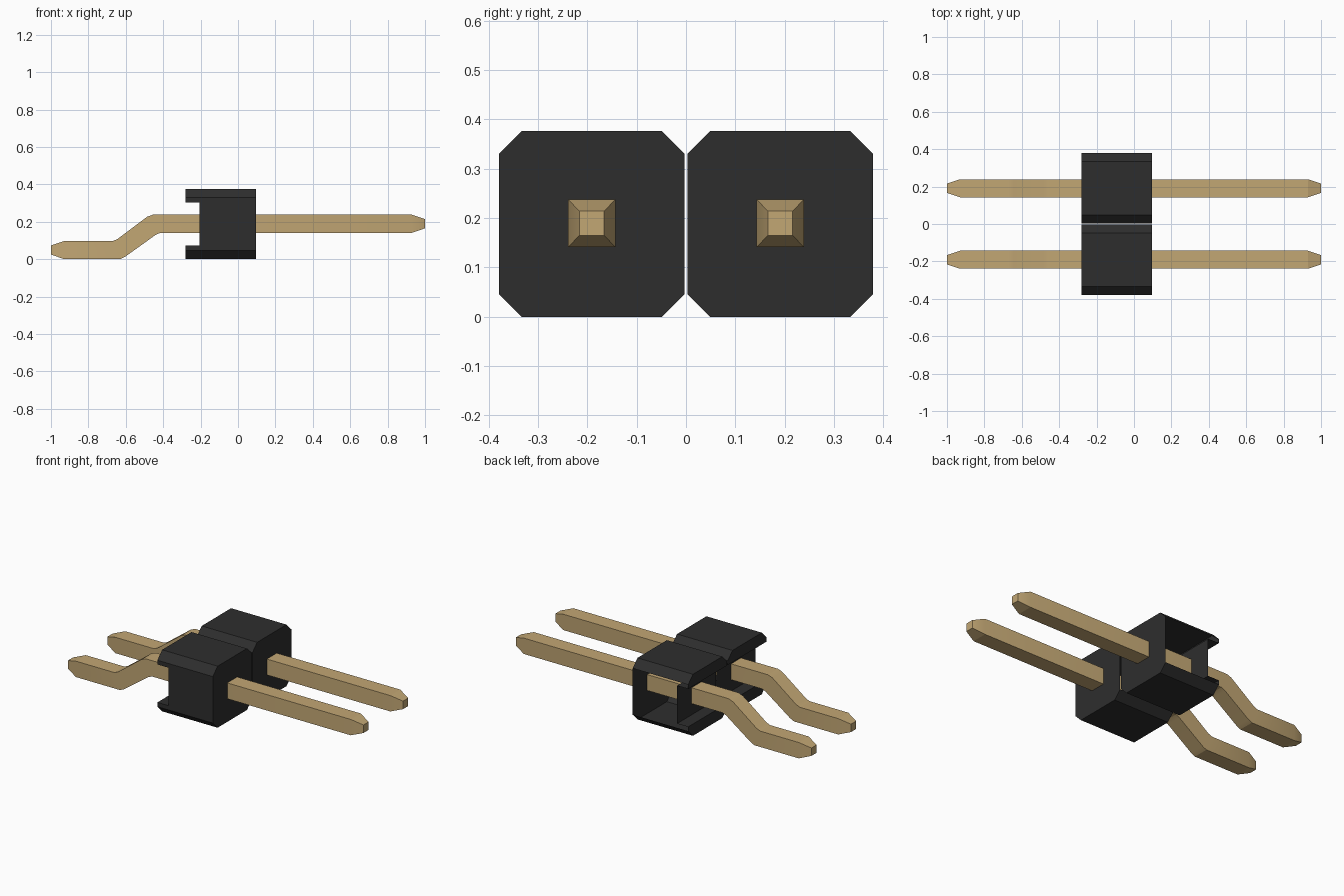
import bpy
import bmesh
import math

cube = bpy.data.objects.get("Cube")
if cube:
    bpy.data.objects.remove(cube, do_unlink=True)


def make_material(name, rgb):
    mat = bpy.data.materials.new(name)
    mat.use_nodes = True
    mat.diffuse_color = (*rgb, 1)
    mat.node_tree.nodes["Principled BSDF"].inputs["Base Color"].default_value = (*rgb, 1)
    return mat


def loft(name, loops, mat, cap_start=True, cap_end=True):
    """Bridge equal-sized closed loops into one skin with optional end caps."""
    bm = bmesh.new()
    rings = [[bm.verts.new(p) for p in loop] for loop in loops]
    for a, b in zip(rings, rings[1:]):
        for i in range(len(a)):
            j = (i + 1) % len(a)
            bm.faces.new((a[i], a[j], b[j], b[i]))
    caps = [bm.faces.new(rings[0]), bm.faces.new(rings[-1])]
    bmesh.ops.recalc_face_normals(bm, faces=bm.faces)
    unwanted = [f for f, keep in zip(caps, (cap_start, cap_end)) if not keep]
    if unwanted:
        bmesh.ops.delete(bm, geom=unwanted, context='FACES_ONLY')
    mesh = bpy.data.meshes.new(name)
    bm.to_mesh(mesh)
    bm.free()
    mesh.materials.append(mat)
    obj = bpy.data.objects.new(name, mesh)
    bpy.context.collection.objects.link(obj)
    return obj


black = make_material("black plastic", (0.027, 0.027, 0.027))
gold = make_material("gold metal", (0.54, 0.385, 0.175))

HALF, CHAMFER, HEIGHT = 0.188, 0.046, 0.376


def housing_section(y, inset):
    """C-shaped side profile, its outer edges drawn in by the chamfer."""
    low, high = inset, HEIGHT - inset
    back, notch, front = -0.28, -0.205, 0.095
    outline = [(back, low), (front, low), (front, high), (back, high),
               (back, 0.304), (notch, 0.304), (notch, 0.072), (back, 0.072)]
    return [(x, y, z) for x, z in outline]


# pin stations: bottom x, bottom z, top x, top z, half width
W = 0.048
stations = [
    (-1.0, 0.025, -1.0, 0.073, 0.025),
    (-0.93, 0.0, -0.93, 0.097, W),
    (-0.63, 0.0, -0.67, 0.097, W),
    (-0.605, 0.012, -0.645, 0.107, W),
    (-0.44, 0.13, -0.485, 0.227, W),
    (-0.415, 0.141, -0.455, 0.238, W),
    (0.93, 0.141, 0.93, 0.238, W),
    (1.0, 0.165, 1.0, 0.214, 0.025),
]

for side, centre in (("right", -0.191), ("left", 0.191)):
    # chamfered housing, open on its rear side
    sections = [(-HALF, CHAMFER), (CHAMFER - HALF, 0), (HALF - CHAMFER, 0), (HALF, CHAMFER)]
    loft(side + "_housing", [housing_section(centre + y, c) for y, c in sections],
         black, cap_end=False)

    # square pin with tapered tips and a stepped foot
    loops = [[(xb, centre - w, zb), (xb, centre + w, zb),
              (xt, centre + w, zt), (xt, centre - w, zt)]
             for xb, zb, xt, zt, w in stations]
    pin = loft(side + "_pin", loops, gold)
    bpy.ops.object.select_all(action='DESELECT')
    pin.select_set(True)
    bpy.context.view_layer.objects.active = pin
    bpy.ops.object.shade_smooth_by_angle(angle=math.radians(18.5))
